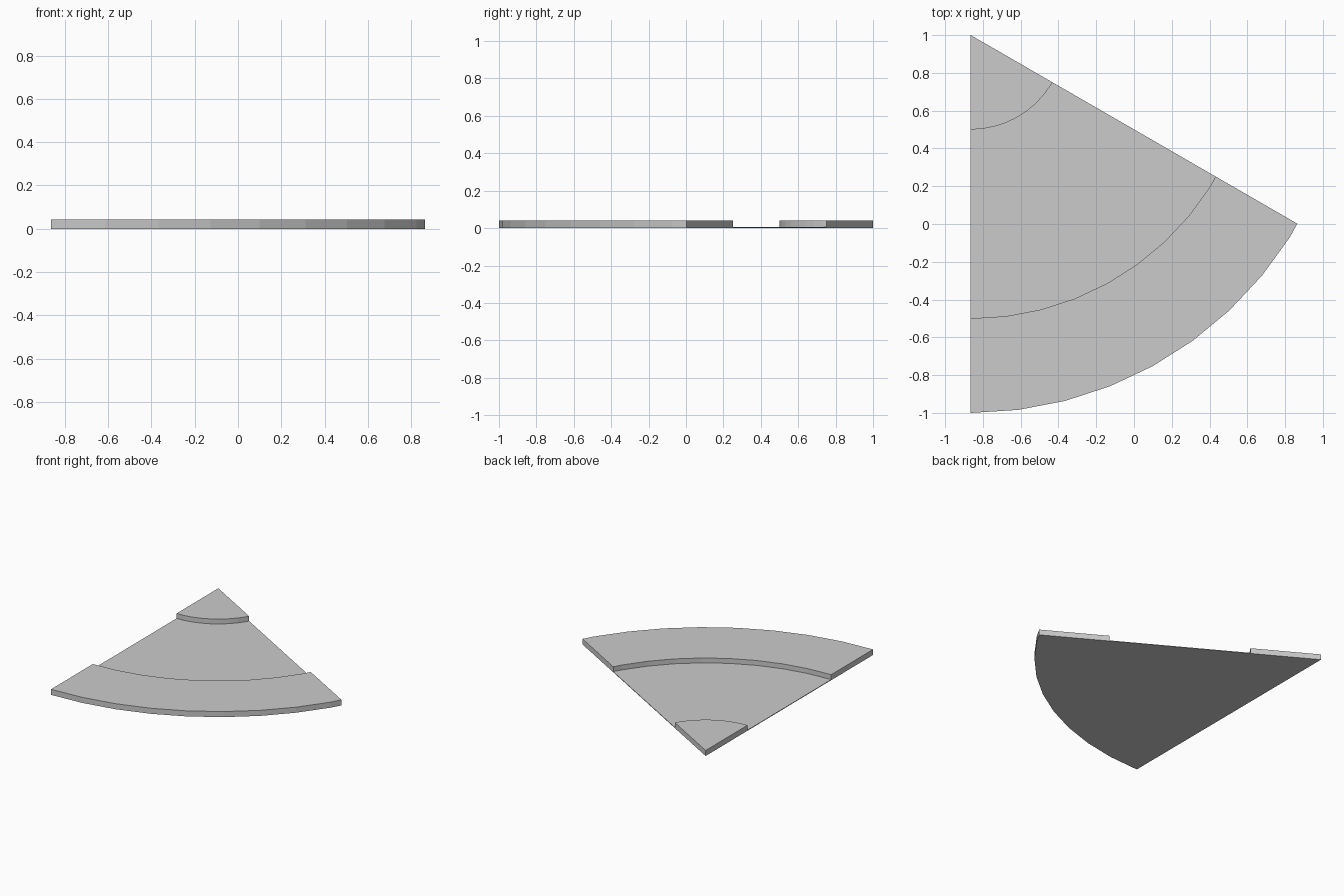
import bpy, bmesh
from math import sin, cos, radians

if "Cube" in bpy.data.objects:
    bpy.data.objects.remove(bpy.data.objects["Cube"])

STEP, SWEEP = 7.2, 60.0          # facet angle and total wedge angle
APEX = (-0.8645, 1.0)            # tip of the wedge


def arc(r):
    """Faceted arc from straight forward (-y) round to the right, cut off on the last chord."""
    pts = [(r * sin(radians(STEP * i)), -r * cos(radians(STEP * i))) for i in range(9)]
    last = r * cos(radians(STEP / 2)) / cos(radians(SWEEP - 8.5 * STEP))
    pts.append((last * sin(radians(SWEEP)), -last * cos(radians(SWEEP))))
    return [(APEX[0] + x, APEX[1] + y) for x, y in pts]


def slab(name, r_in, r_out, height):
    """Extruded sector between two radii."""
    outer = arc(r_out)
    inner = arc(r_in) if r_in > 0 else [APEX]
    bm = bmesh.new()
    o = [bm.verts.new((x, y, 0)) for x, y in outer]
    n = [bm.verts.new((x, y, 0)) for x, y in inner]
    if len(n) == 1:
        faces = [bm.faces.new(n + o)]
    else:
        faces = [bm.faces.new((n[i], o[i], o[i + 1], n[i + 1])) for i in range(len(o) - 1)]
    top = bmesh.ops.extrude_face_region(bm, geom=faces, use_keep_orig=True)
    bmesh.ops.translate(bm, vec=(0, 0, height),
                        verts=[v for v in top["geom"] if isinstance(v, bmesh.types.BMVert)])
    bmesh.ops.recalc_face_normals(bm, faces=bm.faces)
    mesh = bpy.data.meshes.new(name)
    bm.to_mesh(mesh)
    bm.free()
    bpy.context.collection.objects.link(bpy.data.objects.new(name, mesh))


# raised tip, thin recessed floor, raised outer band
slab("tip_wedge", 0.0, 0.5, 0.042)
slab("recessed_floor", 0.5, 1.5, 0.005)
slab("outer_band", 1.5, 2.0, 0.042)
